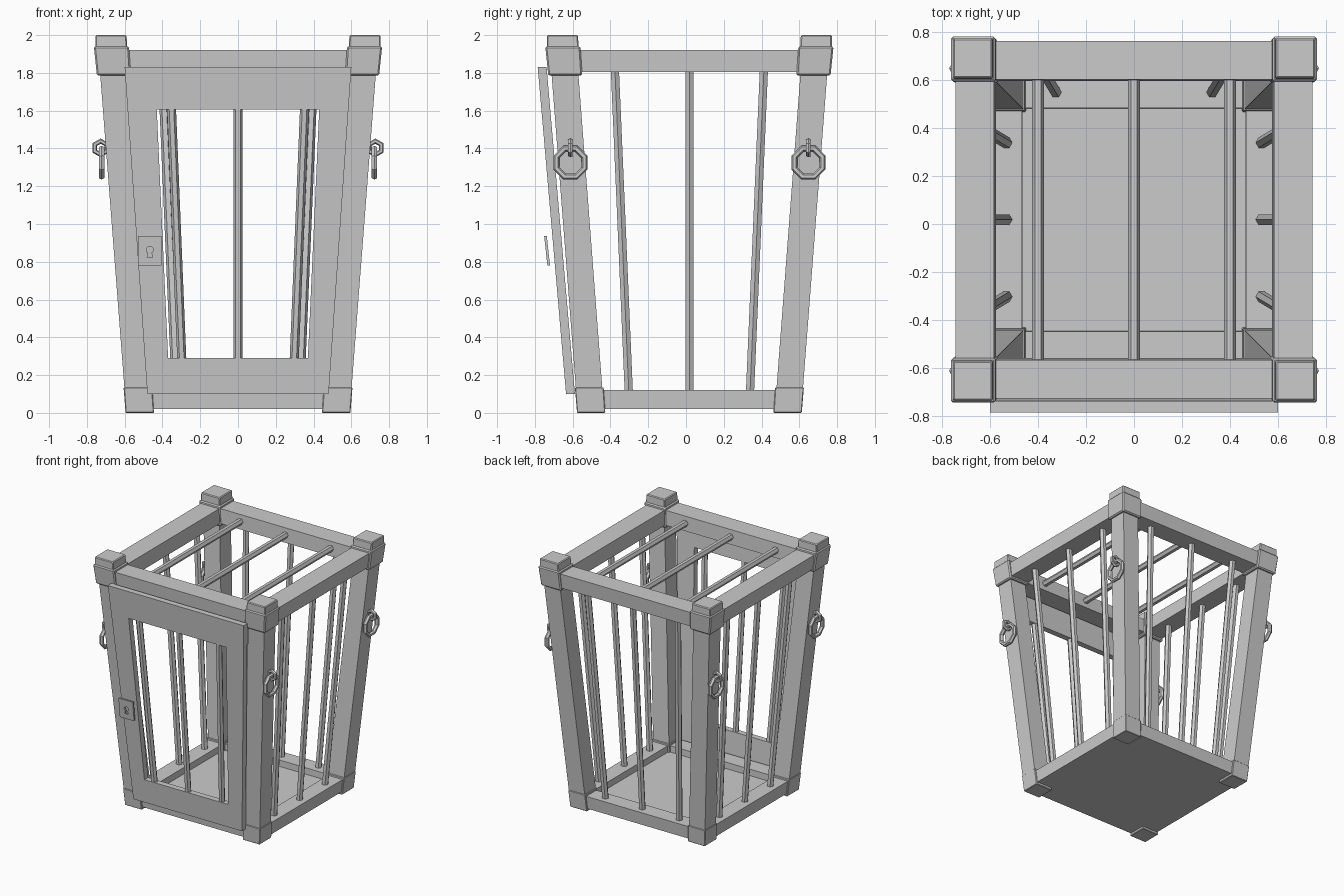
import bpy, bmesh, math
from mathutils import Vector, Matrix

if "Cube" in bpy.data.objects:
    bpy.data.objects.remove(bpy.data.objects["Cube"])

CY = 0.018  # the cage body sits slightly behind the centre because of the door


def finish(bm, name, bevel=0):
    bmesh.ops.recalc_face_normals(bm, faces=bm.faces)
    me = bpy.data.meshes.new(name)
    bm.to_mesh(me)
    bm.free()
    ob = bpy.data.objects.new(name, me)
    bpy.context.collection.objects.link(ob)
    if bevel:
        mod = ob.modifiers.new("bevel", 'BEVEL')
        mod.width = bevel
        mod.segments = 1
    return ob


def slanted_box(name, z0, c0, h0, z1, c1, h1, bevel=0):
    """Box whose bottom and top rectangles (centre, half size) may differ."""
    bm = bmesh.new()
    rings = []
    for z, c, h in ((z0, c0, h0), (z1, c1, h1)):
        rings.append([bm.verts.new((c[0] + a * h[0], c[1] + b * h[1], z))
                      for a, b in ((-1, -1), (1, -1), (1, 1), (-1, 1))])
    lo, hi = rings
    bm.faces.new(lo)
    bm.faces.new(hi)
    for i in range(4):
        j = (i + 1) % 4
        bm.faces.new((lo[i], lo[j], hi[j], hi[i]))
    return finish(bm, name, bevel)


def bar(name, a, b, r=0.025):
    """Hexagonal rod with one corner facing x."""
    bm = bmesh.new()
    d = (Vector(b) - Vector(a)).normalized()
    v = d.cross(Vector((1, 0, 0))).normalized()
    u = v.cross(d)
    ends = [[bm.verts.new(Vector(p) + r * (u * math.cos(k * math.pi / 3) + v * math.sin(k * math.pi / 3)))
             for k in range(6)] for p in (a, b)]
    for e in ends:
        bm.faces.new(e)
    for i in range(6):
        j = (i + 1) % 6
        bm.faces.new((ends[0][i], ends[0][j], ends[1][j], ends[1][i]))
    return finish(bm, name)


def torus(name, loc, rot, major, minor, seg, sides):
    bm = bmesh.new()
    m = Matrix.Translation(loc) @ rot
    rings = []
    for i in range(seg):
        t = math.tau * (i + 0.5) / seg
        rings.append([])
        for k in range(sides):
            p = math.tau * k / sides
            r = major + minor * math.cos(p)
            rings[-1].append(bm.verts.new(m @ Vector((r * math.cos(t), r * math.sin(t), minor * math.sin(p)))))
    for i in range(seg):
        n = (i + 1) % seg
        for k in range(sides):
            q = (k + 1) % sides
            bm.faces.new((rings[i][k], rings[n][k], rings[n][q], rings[i][q]))
    return finish(bm, name)


# Corner posts with foot blocks, collars, caps and hanging rings
for sx in (-1, 1):
    for sy in (-1, 1):
        tag = ("front" if sy < 0 else "back") + ("_left" if sx < 0 else "_right")

        def at(d):
            return (sx * d, CY + sy * d)
        slanted_box("post_" + tag, 0.05, at(0.525), (0.07, 0.07), 1.85, at(0.663), (0.071, 0.071))
        slanted_box("foot_" + tag, 0, at(0.52), (0.075, 0.075), 0.135, at(0.53), (0.076, 0.076), 0.004)
        slanted_box("collar_" + tag, 1.785, at(0.657), (0.09, 0.09), 1.94, at(0.67), (0.093, 0.093), 0.008)
        slanted_box("cap_" + tag, 1.93, at(0.67), (0.084, 0.084), 2.0, at(0.672), (0.082, 0.082), 0.006)
        y = CY + sy * 0.63
        torus("ring_" + tag, (sx * 0.722, y, 1.325), Matrix.Rotation(math.pi / 2, 4, 'Y'), 0.08, 0.017, 8, 6)
        torus("ring_eye_" + tag, (sx * 0.727, y, 1.403), Matrix.Rotation(math.pi / 2, 4, 'X'), 0.036, 0.014, 6, 6)

# Top and bottom rails
for s, fb, lr in ((-1, "front", "left"), (1, "back", "right")):
    slanted_box("top_rail_" + fb, 1.805, (0, CY + s * 0.657), (0.62, 0.08), 1.92, (0, CY + s * 0.665), (0.62, 0.08))
    slanted_box("top_rail_" + lr, 1.805, (s * 0.655, CY), (0.08, 0.62), 1.92, (s * 0.663, CY), (0.08, 0.62))
    slanted_box("bottom_rail_" + fb, 0.02, (0, CY + s * 0.524), (0.5, 0.062), 0.12, (0, CY + s * 0.53), (0.5, 0.064))
    slanted_box("bottom_rail_" + lr, 0.02, (s * 0.524, CY), (0.062, 0.5), 0.12, (s * 0.53, CY), (0.064, 0.5))

# Floor
slanted_box("floor", 0.02, (0, CY), (0.463, 0.463), 0.07, (0, CY), (0.467, 0.467))


# Door frame: leaning trapezoid with an opening
def door_y(z):
    return -0.635 - (z - 0.1) / 1.73 * 0.15


bm = bmesh.new()
outlines = []
for w0, z0, w1, z1 in ((0.48, 0.1, 0.6, 1.83), (0.37, 0.29, 0.43, 1.605)):
    for depth in (0, 0.047):
        outlines.append([bm.verts.new((x, door_y(z) + depth, z))
                         for x, z in ((-w0, z0), (w0, z0), (w1, z1), (-w1, z1))])
fo, bo, fi, bi = outlines
for p, q in ((fo, fi), (fi, bi), (bi, bo), (bo, fo)):
    for i in range(4):
        j = (i + 1) % 4
        bm.faces.new((p[i], p[j], q[j], q[i]))
finish(bm, "door_frame")

# Bars on the sides, back, door and roof
for k in (-1, 0, 1):
    n = str(k + 2)
    for s, side in ((-1, "left"), (1, "right")):
        bar(f"{side}_bar_{n}", (s * 0.53, CY + k * 0.32, 0.09), (s * 0.655, CY + k * 0.395, 1.83))
    bar("back_bar_" + n, (k * 0.325, CY + 0.53, 0.09), (k * 0.4, CY + 0.655, 1.83))
    bar("door_bar_" + n, (k * 0.297, door_y(0.27) + 0.024, 0.27), (k * 0.353, door_y(1.63) + 0.024, 1.63), 0.024)
    bar("roof_bar_" + n, (k * 0.4, CY - 0.62, 1.865), (k * 0.4, CY + 0.62, 1.865))

# Lock plate with a keyhole cut through it
lock = slanted_box("lock_plate", 0.78, (-0.467, -0.727), (0.063, 0.007), 0.937, (-0.467, -0.744), (0.063, 0.007))
bm = bmesh.new()
pts = [(-0.014, 0.822), (0.014, 0.822), (0.009, 0.848)]
pts += [(0.019 * math.cos(math.radians(a)), 0.863 + 0.019 * math.sin(math.radians(a))) for a in range(-45, 226, 30)]
pts += [(-0.009, 0.848)]
face = bm.faces.new([bm.verts.new((-0.467 + x, -0.8, z)) for x, z in pts])
ext = bmesh.ops.extrude_face_region(bm, geom=[face])
bmesh.ops.translate(bm, vec=(0, 0.13, 0), verts=[v for v in ext["geom"] if isinstance(v, bmesh.types.BMVert)])
cutter = finish(bm, "keyhole_cutter")
cutter.hide_render = True
cutter.hide_viewport = True
mod = lock.modifiers.new("keyhole", 'BOOLEAN')
mod.operation = 'DIFFERENCE'
mod.object = cutter
